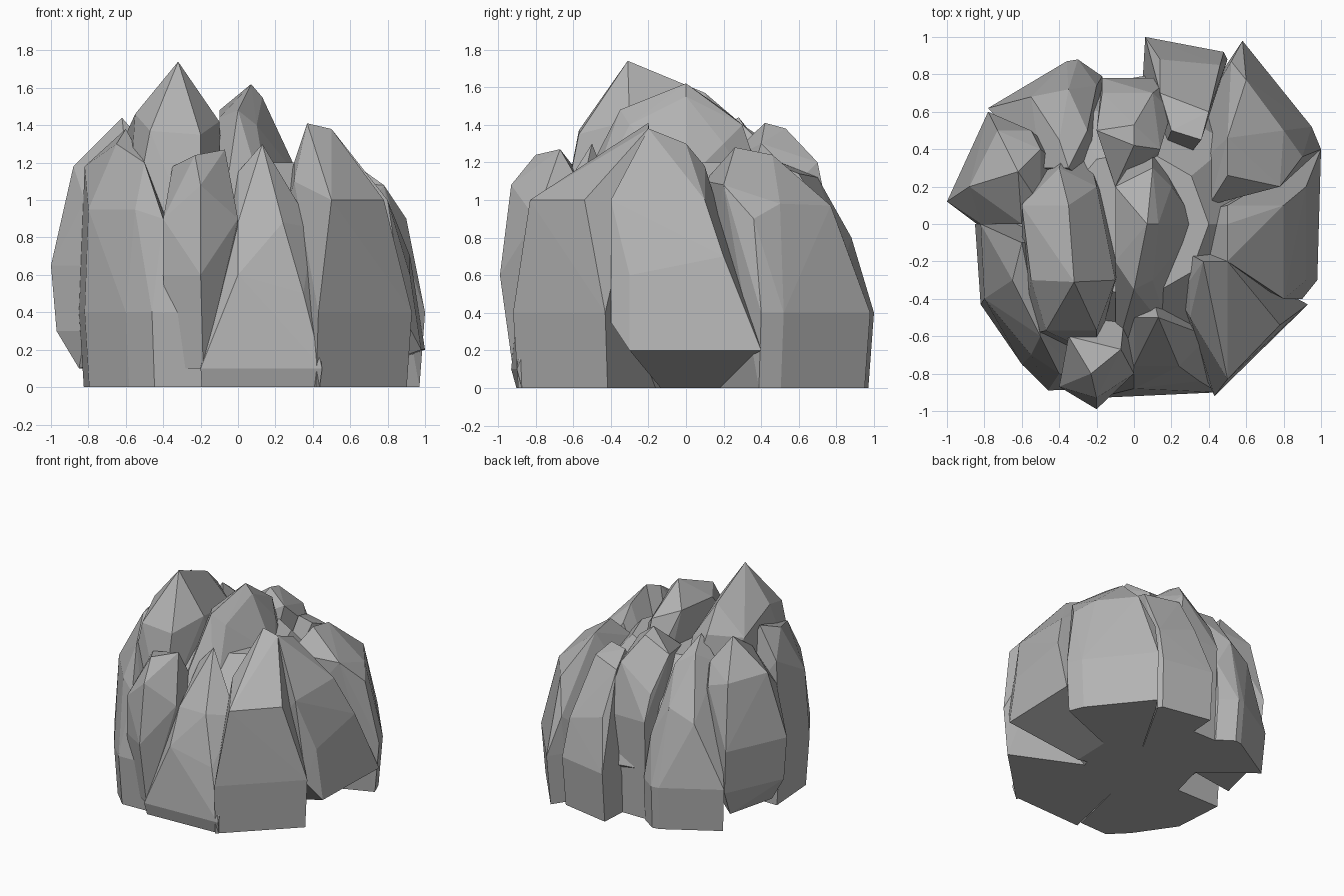
import bpy
import bmesh
from mathutils import Matrix, Vector

cube = bpy.data.objects.get("Cube")
if cube:
    bpy.data.objects.remove(cube, do_unlink=True)

# One flat stone colour
stone = bpy.data.materials.new("stone_grey")
stone.use_nodes = True
grey = (.45, .45, .45, 1)
stone.diffuse_color = grey
stone.node_tree.nodes["Principled BSDF"].inputs["Base Color"].default_value = grey


def crag(name, crown, corners, belly=.4, floor=0, tuck=.97):
    """Make a faceted block: crown points over a wall that is widest at belly height.

    Each plan corner gives a wall point at the belly and a foot on the floor,
    tucked in towards the middle of the whole rock, where the block is rooted.
    """
    points = [Vector(point) for point in crown]
    points.append(Vector((0, 0, floor)))
    for x, y in corners:
        points.append(Vector((x, y, belly)))
        points.append(Vector((x * tuck, y * tuck, floor)))

    mesh = bpy.data.meshes.new(name)
    bm = bmesh.new()
    for point in points:
        bm.verts.new(point)
    hull = bmesh.ops.convex_hull(bm, input=bm.verts)
    unused = [part for part in hull["geom_interior"]
              if isinstance(part, bmesh.types.BMVert)]
    bmesh.ops.delete(bm, geom=unused, context="VERTS")
    bmesh.ops.recalc_face_normals(bm, faces=bm.faces)
    bm.to_mesh(mesh)
    bm.free()
    mesh.materials.append(stone)
    rock = bpy.data.objects.new(name, mesh)
    bpy.context.scene.collection.objects.link(rock)
    return rock


def level_ring(radius, height, sides=9):
    """Corners of a level polygon around the middle of the rock."""
    spoke = Vector((radius, 0, height))
    return [Matrix.Rotation(6.28 * i / sides, 3, "Z") @ spoke for i in range(sides)]


# Solid heart of the rock, filling the valleys between the crags
heart_plan = [corner.xy for corner in level_ring(.82, 0)]
crag("rock_core", level_ring(.67, .9) + level_ring(.4, 1.2), heart_plan, tuck=.5)

# Tallest crag, with a ridge running towards the back
crag("tall_crag",
     crown=[(-.32, -.31, 1.74), (-.47, -.57, 1.37), (-.2, -.57, 1.35),
            (-.55, -.3, 1.46), (-.1, -.3, 1.42), (-.35, .1, 1.57),
            (-.4, .3, 1.4), (-.6, .1, 1.35), (-.2, .2, 1.3)],
     corners=[(-.6, -.6), (-.2, -.7), (-.3, .6)], belly=.7)

# Central crag
crag("middle_crag",
     crown=[(.07, 0, 1.62), (-.1, -.2, 1.44), (0, -.35, 1.48), (.1, -.3, 1.4),
            (.13, 0, 1.55), (-.1, .2, 1.48), (.1, .3, 1.4), (.2, .2, 1.3),
            (.34, 0, 1.1)],
     corners=[(-.1, -.7), (.2, -.6), (.1, .5)], belly=.8)

# Broad block on the front right corner
crag("front_right_crag",
     crown=[(.37, -.2, 1.41), (.5, -.2, 1.38), (.5, -.83, 1), (.78, -.54, 1),
            (.3, -.5, 1.1), (.3, -.3, 1.2)],
     corners=[(.43, -.92), (.93, -.43)])

# Flank beside it, with a long undercut along its foot
crag("right_flank",
     crown=[(.5, -.2, 1.38), (.5, 0, 1.3), (.5, .1, 1.18), (.8, -.4, 1),
            (.8, .1, 1), (.92, -.3, .6), (.92, .2, .7), (.4, -.1, .9),
            (.9, -.4, .35)],
     corners=[(.98, -.3), (1, .4)], belly=.2, tuck=.45)

# Front block and its neighbours
crag("front_crag",
     crown=[(0, -.76, .88), (.24, -.76, .88), (.13, -.5, 1.3), (.3, -.6, .95),
            (0, -.5, 1.15), (0, -.88, .6), (.35, -.84, .5), (.4, -.6, .85)],
     corners=[(-.2, -.93), (.45, -.9)], belly=.1)
crag("front_bulge",
     crown=[(-.2, -.93, 1.08), (-.23, -.8, 1.24), (-.07, -.67, 1.27),
            (-.4, -.87, .9), (0, -.8, .9), (-.35, -.6, 1.18)],
     corners=[(-.2, -.99), (-.4, -.87)], belly=.6, floor=.1, tuck=.93)
crag("front_left_crag",
     crown=[(-.8, -.4, .95), (-.4, -.8, .9), (-.5, -.6, 1.2), (-.65, -.3, 1.3),
            (-.6, -.1, 1.38), (-.82, 0, 1.18), (-.55, -.7, .95)],
     corners=[(-.82, -.43), (-.6, -.75), (-.46, -.89), (-.2, -.88), (-.85, 0)])

# Overhanging lobe on the left
crag("left_lobe",
     crown=[(-.62, .28, 1.44), (-.5, .1, 1.3), (-.88, .2, 1.18), (-.73, .5, 1.16),
            (-.5, .4, 1.25), (-.82, 0, 1), (-.55, .5, 1.1), (-.6, 0, 1.25),
            (-.85, .1, .1), (-.75, .5, .1)],
     corners=[(-1, .12), (-.78, .6), (-.84, 0)], belly=.65, floor=.3)

# Blocks around the back
crag("back_left_crag",
     crown=[(-.55, .68, .85), (-.35, .72, .95), (-.4, .45, 1.3), (-.25, .5, 1.2),
            (-.2, .74, .7), (-.5, .3, 1.2), (-.35, .3, 1.4)],
     corners=[(-.78, .62), (-.36, .87), (-.3, .88), (-.17, .79)], belly=.35)
crag("back_saddle",
     crown=[(0, .42, 1.41), (0, .53, 1.38), (.1, .7, 1.2), (-.17, .7, 1),
            (-.2, .5, 1.26), (.14, .4, 1.3), (.2, .6, 1.1), (-.1, .2, 1.2)],
     corners=[(-.17, .78), (.2, .78)], belly=.8)
crag("back_crag",
     crown=[(.14, .88, .8), (.46, .85, .7), (.14, .7, 1.12), (.4, .6, 1.14),
            (.36, .45, 1.2), (.2, .5, 1.2)],
     corners=[(.06, 1), (.48, .92), (.5, .88)])
crag("back_right_crag",
     crown=[(.5, .46, 1.24), (.5, .26, 1.28), (.6, .77, .97), (.9, .36, .9),
            (.78, .2, 1.08), (.4, .1, 1.1), (.52, .87, .7), (.8, .5, .98)],
     corners=[(.58, .98), (.5, .86), (.95, .52), (1, .4)])
